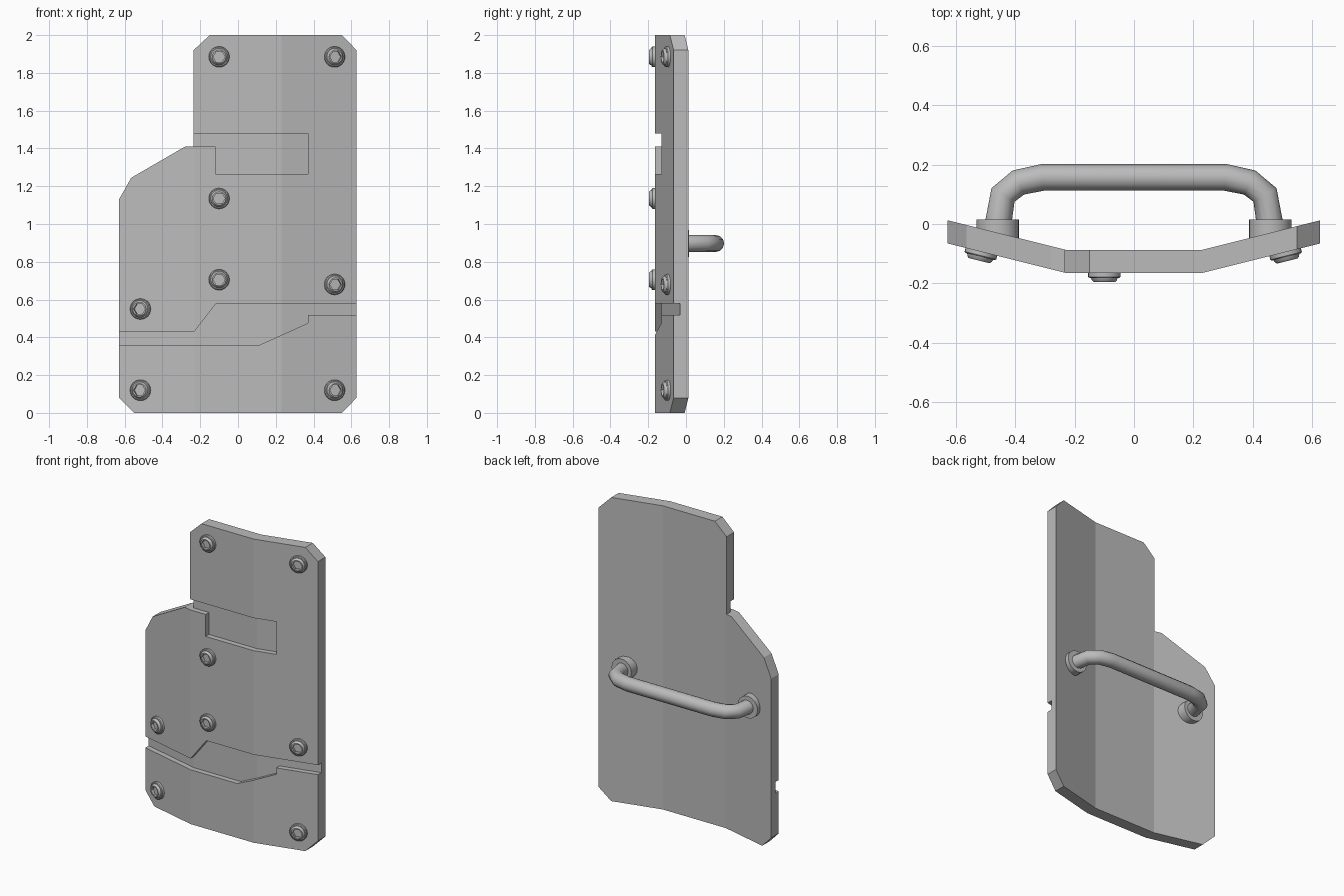
import bpy, bmesh, math
from mathutils import Matrix, Vector

if "Cube" in bpy.data.objects:
    bpy.data.objects.remove(bpy.data.objects["Cube"], do_unlink=True)

BEND, EDGE = 0.23, 0.63      # bend lines and outer edge of the plate
FRONT, THICK, RISE = -0.165, 0.078, 0.1
SLOPE = RISE / (EDGE - BEND)
HANDLE_Z = 0.897

steel = bpy.data.materials.new("grey steel")
steel.use_nodes = True
colour = (0.5, 0.5, 0.5, 1)
steel.diffuse_color = colour
steel.node_tree.nodes["Principled BSDF"].inputs["Base Color"].default_value = colour


def front_y(x):
    return FRONT + SLOPE * max(0, abs(x) - BEND)


def add_object(name, bm):
    bmesh.ops.recalc_face_normals(bm, faces=bm.faces)
    mesh = bpy.data.meshes.new(name)
    bm.to_mesh(mesh)
    bm.free()
    mesh.materials.append(steel)
    obj = bpy.data.objects.new(name, mesh)
    bpy.context.collection.objects.link(obj)
    return obj


def smooth(obj, degrees=35):
    bpy.ops.object.select_all(action='DESELECT')
    obj.select_set(True)
    bpy.context.view_layer.objects.active = obj
    bpy.ops.object.shade_smooth_by_angle(angle=math.radians(degrees))


def bent_slab(name, outline, start, depth):
    """Front outline, split at the bends, thickened and folded backwards."""
    bm = bmesh.new()
    bm.faces.new([bm.verts.new((x, 0, z)) for x, z in outline])
    for x in (-BEND, BEND):
        bmesh.ops.bisect_plane(bm, geom=bm.verts[:] + bm.edges[:] + bm.faces[:],
                               plane_co=(x, 0, 0), plane_no=(1, 0, 0))
    ext = bmesh.ops.extrude_face_region(bm, geom=bm.faces[:])
    back = {v for v in ext["geom"] if isinstance(v, bmesh.types.BMVert)}
    for v in bm.verts:
        v.co.y = front_y(v.co.x) + start + (depth if v in back else 0)
    return add_object(name, bm)


# Armour plate with stepped, chamfered outline
plate = bent_slab("shield_plate", [
    (-0.55, 0), (0.55, 0), (0.628, 0.08), (0.628, 1.92), (0.55, 2), (-0.15, 2),
    (-0.235, 1.92), (-0.235, 1.41), (-0.28, 1.41), (-0.565, 1.245),
    (-0.63, 1.13), (-0.63, 0.08)], 0, THICK)

# Recessed channels in the front
grooves = {
    "upper_groove_cutter": [
        (-0.3, 1.48), (0.37, 1.48), (0.37, 1.265), (-0.12, 1.265),
        (-0.12, 1.41), (-0.3, 1.41)],
    "lower_groove_cutter": [
        (-0.7, 0.432), (-0.23, 0.432), (-0.115, 0.58), (0.7, 0.58), (0.7, 0.517),
        (0.37, 0.517), (0.37, 0.475), (0.11, 0.358), (-0.7, 0.358)]}
for name, outline in grooves.items():
    cutter = bent_slab(name, outline, -0.05, 0.085)
    mod = plate.modifiers.new(name, 'BOOLEAN')
    mod.operation, mod.solver, mod.object = 'DIFFERENCE', 'EXACT', cutter
    bpy.ops.object.select_all(action='DESELECT')
    bpy.context.view_layer.objects.active = plate
    plate.select_set(True)
    bpy.ops.object.modifier_apply(modifier=name)
    bpy.data.objects.remove(cutter, do_unlink=True)


def ring(bm, radius, height, sides):
    return [bm.verts.new((radius * math.cos(a), radius * math.sin(a), height))
            for a in (math.tau * i / sides for i in range(sides))]


def bolt(name, x, z):
    """Flanged button head with a hexagonal socket, square to the plate."""
    bm = bmesh.new()
    sides = 24
    profile = [(0.055, -0.005), (0.055, 0.013), (0.05, 0.017), (0.045, 0.017),
               (0.042, 0.025), (0.036, 0.031)]
    rings = [ring(bm, r, h, sides) for r, h in profile]
    # rim of the hexagonal socket, then its floor
    for h in (0.031, 0.012):
        hexagon = ring(bm, 1, h, sides)
        for v in hexagon:
            a = math.atan2(v.co.y, v.co.x) % (math.pi / 3) - math.pi / 6
            r = 0.027 / math.cos(a)
            v.co.x *= r
            v.co.y *= r
        rings.append(hexagon)
    for low, high in zip(rings, rings[1:]):
        for i in range(sides):
            j = (i + 1) % sides
            bm.faces.new((low[i], low[j], high[j], high[i]))
    bm.faces.new(rings[-1])
    bm.faces.new(rings[0][::-1])
    obj = add_object(name, bm)
    side = 0 if abs(x) < BEND else math.copysign(SLOPE, x)
    normal = Vector((side, -1, 0)).normalized()
    turn = normal.to_track_quat('Z', 'Y').to_matrix().to_4x4()
    obj.data.transform(Matrix.Translation((x, front_y(x), z)) @ turn)
    smooth(obj, 25)


for i, (x, z) in enumerate([(-0.1, 1.885), (0.51, 1.885), (-0.1, 1.135), (-0.1, 0.705),
                            (0.51, 0.68), (-0.515, 0.55), (-0.515, 0.12), (0.51, 0.12)]):
    bolt(f"bolt_{i + 1}", x, z)

# Round collars where the grip meets the plate
for side, label in ((-1, "right"), (1, "left")):
    bm = bmesh.new()
    bmesh.ops.create_cone(bm, cap_ends=True, segments=24, radius1=0.072,
                          radius2=0.072, depth=0.085)
    bm.transform(Matrix.Translation((side * 0.46, -0.0275, HANDLE_Z))
                 @ Matrix.Rotation(math.pi / 2, 4, 'X'))
    smooth(add_object(f"{label}_handle_collar", bm))

# Tubular grip across the back
half = [(-0.46, -0.01), (-0.442, 0.098), (-0.39, 0.14), (-0.31, 0.157)]
path = half + [(-x, y) for x, y in reversed(half)]
curve = bpy.data.curves.new("handle_grip", 'CURVE')
curve.dimensions = '3D'
curve.bevel_depth = 0.045
curve.bevel_resolution = 4
curve.use_fill_caps = True
spline = curve.splines.new('POLY')
spline.points.add(len(path) - 1)
for point, (x, y) in zip(spline.points, path):
    point.co = (x, y, HANDLE_Z, 1)
curve.materials.append(steel)
grip = bpy.data.objects.new("handle_grip", curve)
bpy.context.collection.objects.link(grip)
bpy.ops.object.select_all(action='DESELECT')
grip.select_set(True)
bpy.context.view_layer.objects.active = grip
bpy.ops.object.convert(target='MESH')
smooth(bpy.context.view_layer.objects.active, 45)
